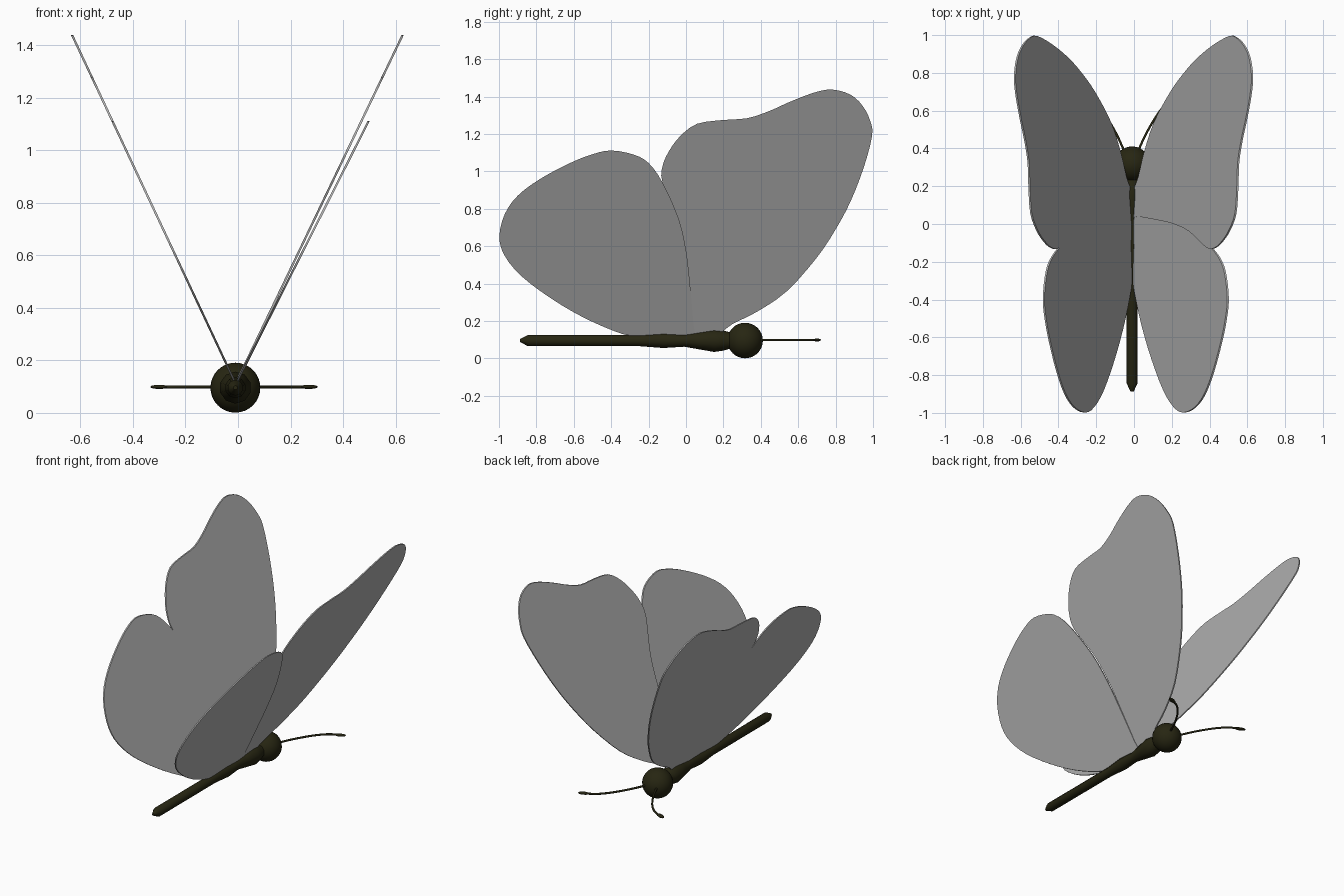
import bpy, bmesh, math
from mathutils import Vector

if "Cube" in bpy.data.objects:
    bpy.data.objects.remove(bpy.data.objects["Cube"])


def material(name, rgb):
    m = bpy.data.materials.new(name)
    m.diffuse_color = (*rgb, 1)
    m.use_nodes = True
    m.node_tree.nodes["Principled BSDF"].inputs["Base Color"].default_value = m.diffuse_color
    return m


GREY = material("wing grey", (0.45, 0.45, 0.45))
DARK = material("dark olive", (0.02, 0.019, 0.006))
CX, CZ = -0.01, 0.096      # body axis


def finish(name, bm, mat, smooth=None):
    bmesh.ops.recalc_face_normals(bm, faces=bm.faces)
    me = bpy.data.meshes.new(name)
    bm.to_mesh(me)
    bm.free()
    me.materials.append(mat)
    ob = bpy.data.objects.new(name, me)
    bpy.context.collection.objects.link(ob)
    if smooth:
        bpy.ops.object.select_all(action='DESELECT')
        ob.select_set(True)
        bpy.context.view_layer.objects.active = ob
        bpy.ops.object.shade_smooth_by_angle(angle=math.radians(smooth))
    return ob


def spline(pts, steps=3, closed=False):
    """Smooth curve through the points."""
    p = [Vector(q) for q in pts]
    n = len(p)
    out = []
    for i in range(n if closed else n - 1):
        if closed:
            a, b, c, d = (p[(i + k) % n] for k in (-1, 0, 1, 2))
        else:
            a, b, c, d = (p[min(max(i + k, 0), n - 1)] for k in (-1, 0, 1, 2))
        for s in range(steps):
            t = s / steps
            out.append(0.5 * (2 * b + (c - a) * t + (2 * a - 5 * b + 4 * c - d) * t * t
                              + (3 * b - a - 3 * c + d) * t ** 3))
    if not closed:
        out.append(p[-1])
    return out


# Wing outlines as (y, z); both share the seam between the wings
seam = [(0.04, 0.18), (0.02, 0.41), (0.0, 0.58), (-0.04, 0.75), (-0.125, 0.94)]
fore = [(0.04, 0.12), (0.16, 0.125), (0.25, 0.185), (0.38, 0.25), (0.54, 0.36), (0.70, 0.54),
        (0.80, 0.69), (0.88, 0.84), (0.95, 1.02), (0.995, 1.19), (0.985, 1.27), (0.945, 1.35),
        (0.88, 1.41), (0.78, 1.438), (0.68, 1.42), (0.55, 1.37), (0.45, 1.325), (0.33, 1.285),
        (0.20, 1.275), (0.06, 1.255), (-0.03, 1.19), (-0.09, 1.11), (-0.125, 1.03)] + seam[::-1]
hind = seam + [(-0.20, 1.045), (-0.28, 1.09), (-0.40, 1.112), (-0.50, 1.092), (-0.62, 1.045),
               (-0.78, 0.96), (-0.90, 0.87), (-0.97, 0.77), (-0.998, 0.65), (-0.97, 0.55),
               (-0.88, 0.44), (-0.72, 0.32), (-0.55, 0.22), (-0.38, 0.145), (-0.28, 0.12),
               (-0.10, 0.11), (0.04, 0.12)]


def wing(name, outline, root_x, slope, thick=0.009):
    """Thin flat plate leaning outwards from the body."""
    bm = bmesh.new()
    pts = spline(outline, 3, True)
    rings = [[bm.verts.new((root_x + slope * (z - 0.13) + dx, y, z)) for y, z in pts]
             for dx in (-thick / 2, thick / 2)]
    bm.faces.new(rings[0])
    bm.faces.new(rings[1][::-1])
    n = len(pts)
    for i in range(n):
        j = (i + 1) % n
        bm.faces.new((rings[0][i], rings[0][j], rings[1][j], rings[1][i]))
    finish(name, bm, GREY)


wing("right_forewing", fore, 0.0, 0.479)
wing("right_hindwing", hind, 0.002, 0.505)
wing("left_forewing", fore, -0.018, -0.469)
wing("left_hindwing", hind, -0.018, -0.469)


def tube(name, rings, sides, smooth):
    """Skin circles given as (centre, direction, radius)."""
    bm = bmesh.new()
    loops = []
    for c, d, r in rings:
        u = d.cross(Vector((0, 0, 1))).normalized()
        v = u.cross(d).normalized()
        loops.append([bm.verts.new(c + r * (u * math.cos(a) + v * math.sin(a)))
                      for a in (2 * math.pi * (k + 0.5) / sides for k in range(sides))])
    for a, b in zip(loops, loops[1:]):
        for i in range(sides):
            j = (i + 1) % sides
            bm.faces.new((a[i], a[j], b[j], b[i]))
    bm.faces.new(loops[0])
    bm.faces.new(loops[-1])
    finish(name, bm, DARK, smooth)


# Body: slim abdomen, waist and thorax
profile = [(-0.888, 0.008), (-0.845, 0.03), (-0.25, 0.03), (-0.12, 0.04), (-0.01, 0.033),
           (0.07, 0.047), (0.15, 0.061), (0.20, 0.054), (0.24, 0.042), (0.30, 0.04)]
tube("body", [(Vector((CX, y, CZ)), Vector((0, 1, 0)), r) for y, r in profile], 10, 40)


def ball(name, centre, size, turn=0.0, seg=24, rings=16):
    bm = bmesh.new()
    bmesh.ops.create_uvsphere(bm, u_segments=seg, v_segments=rings, radius=1)
    ob = finish(name, bm, DARK, 60)
    ob.location, ob.scale, ob.rotation_euler = centre, size, (0, 0, turn)


ball("head", (CX, 0.316, CZ), (0.095, 0.095, 0.095))

# Curved antennae with flattened club tips
for side, label in ((1, "right"), (-1, "left")):
    path = spline([(CX - 0.005 + side * x, y, CZ + 0.003) for x, y in
                   ((0.03, 0.37), (0.08, 0.48), (0.15, 0.595), (0.22, 0.67), (0.29, 0.703))], 4)
    rings = []
    for i, p in enumerate(path):
        d = (path[min(i + 1, len(path) - 1)] - path[max(i - 1, 0)]).normalized()
        rings.append((p, d, 0.0065))
    tube(label + "_antenna", rings, 8, 60)
    ball(label + "_antenna_tip", (CX - 0.005 + side * 0.285, 0.701, CZ + 0.003),
         (0.037, 0.016, 0.008), side * 0.4, 10, 6)
